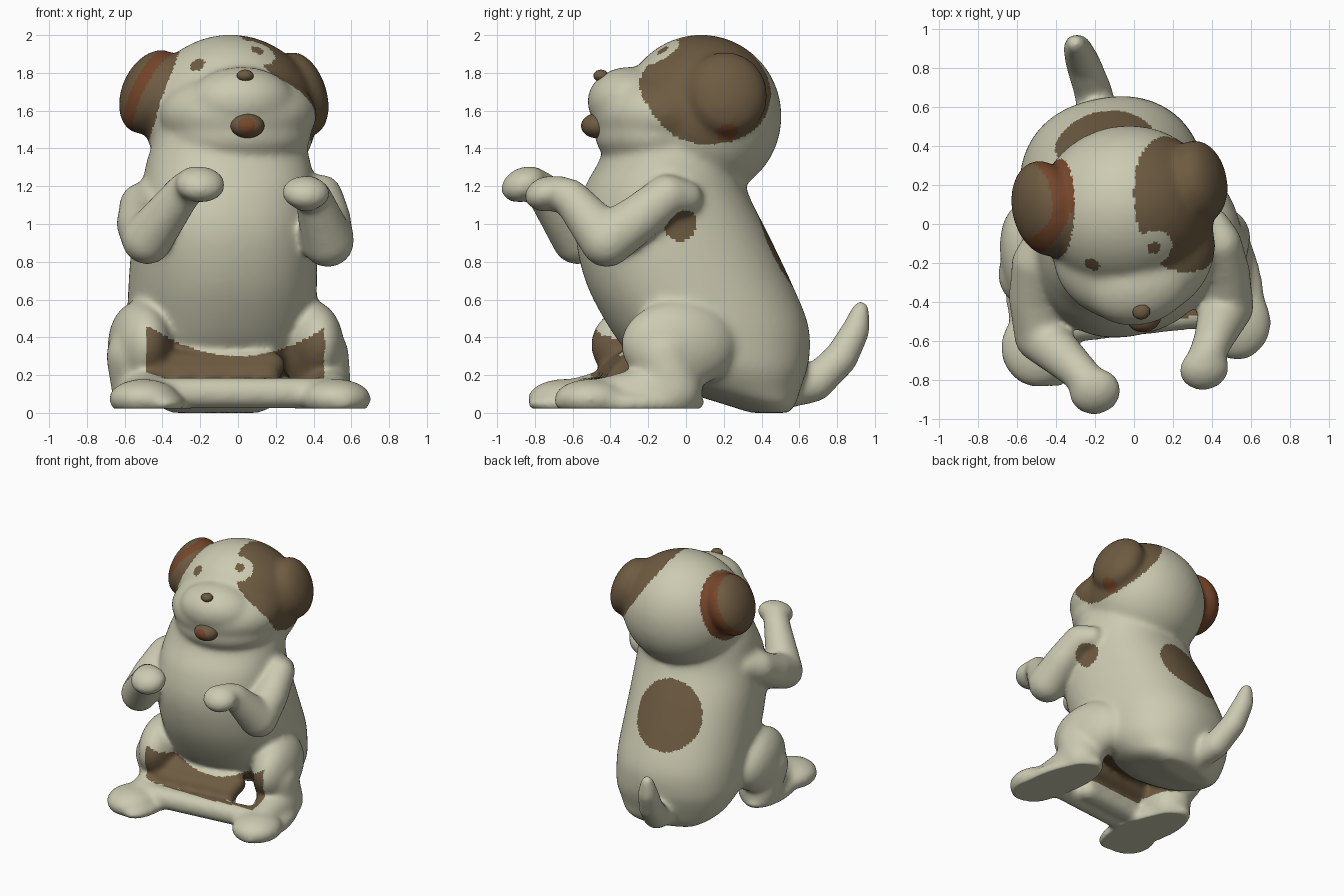
import bpy, bmesh, math
from mathutils import Vector, Matrix

cube = bpy.data.objects.get("Cube")
if cube:
    bpy.data.objects.remove(cube, do_unlink=True)


def material(name, rgb):
    m = bpy.data.materials.new(name)
    m.use_nodes = True
    m.diffuse_color = (*rgb, 1)
    bsdf = m.node_tree.nodes["Principled BSDF"]
    bsdf.inputs["Base Color"].default_value = (*rgb, 1)
    bsdf.inputs["Roughness"].default_value = 0.8
    return m


MATS = [material("cream fur", (0.60, 0.59, 0.44)),
        material("brown fur", (0.155, 0.105, 0.054)),
        material("rust", (0.18, 0.062, 0.024))]
CREAM, BROWN, RUST = range(3)
TURN = Matrix.Rotation(math.radians(12), 4, 'Z')


def tilted(degrees, axis):
    return TURN @ Matrix.Rotation(math.radians(degrees), 4, axis)


def ball(bm, centre, radii, turn=TURN):
    bmesh.ops.create_icosphere(
        bm, subdivisions=4, radius=1,
        matrix=Matrix.Translation(centre) @ turn @ Matrix.Diagonal((*radii, 1)))


def limb(bm, path, steps=8):
    """Chain of balls along (x, y, z, radius) points."""
    for a, b in zip(path, path[1:]):
        for i in range(steps + 1):
            p = Vector(a).lerp(Vector(b), i / steps)
            bmesh.ops.create_icosphere(bm, subdivisions=3, radius=p[3],
                                       matrix=Matrix.Translation(p[:3]))


def smooth_rows(rows, steps=5):
    """Catmull-Rom interpolation between rows of numbers."""
    rows = [Vector(r) for r in rows]
    pad = [rows[0]] + rows + [rows[-1]]
    out = []
    for a, b, c, d in zip(pad, pad[1:], pad[2:], pad[3:]):
        for i in range(steps):
            t = i / steps
            out.append((2 * b + (c - a) * t + (2 * a - 5 * b + 4 * c - d) * t ** 2
                        + (3 * b - a - 3 * c + d) * t ** 3) / 2)
    return out + [rows[-1]]


def loft(bm, sections, sides=48):
    """Stacked rounded sections given as (z, front, back, right, left)."""
    rings = []
    for z, y0, y1, x0, x1 in smooth_rows(sections):
        ring = []
        for i in range(sides):
            a = math.tau * i / sides
            c, s = math.cos(a), math.sin(a)
            d = Vector((math.copysign(abs(c) ** 0.88, c) * (x1 - x0) / 2,
                        math.copysign(abs(s) ** 0.88, s) * (y1 - y0) / 2, 0))
            ring.append(bm.verts.new(TURN @ d + Vector(((x0 + x1) / 2, (y0 + y1) / 2, z))))
        rings.append(ring)
    for lo, hi in zip(rings, rings[1:]):
        for i in range(sides):
            j = (i + 1) % sides
            bm.faces.new((lo[i], lo[j], hi[j], hi[i]))
    bm.faces.new(rings[0][::-1])
    bm.faces.new(rings[-1])


def finish(name, bm, rule, fuse=False):
    """Make the object, fuse overlapping pieces if asked, colour faces by rule."""
    me = bpy.data.meshes.new(name)
    bm.to_mesh(me)
    bm.free()
    ob = bpy.data.objects.new(name, me)
    bpy.context.collection.objects.link(ob)
    if fuse:
        r = ob.modifiers.new("fuse", 'REMESH')
        r.mode, r.voxel_size = 'VOXEL', 0.016
        s = ob.modifiers.new("soften", 'SMOOTH')
        s.factor, s.iterations = 0.5, 24
        dg = bpy.context.evaluated_depsgraph_get()
        ob.data = bpy.data.meshes.new_from_object(ob.evaluated_get(dg))
        ob.modifiers.clear()
        bpy.data.meshes.remove(me)
        me = ob.data
        me.name = name
        for v in me.vertices:          # flat soles, rump on the ground
            v.co.z = max(v.co.z, 0.022 if v.co.y < 0.14 else 0)
    me.materials.clear()
    for m in MATS:
        me.materials.append(m)
    for p in me.polygons:
        p.material_index = rule(p.center, p.normal)
    me.shade_smooth()
    return ob


# Colour rules
EAR_R = Vector((-0.46, 0.08, 1.70))
EAR_L = Vector((0.335, 0.22, 1.69))


def near(p, centre, r):
    return (p - Vector(centre)).length < r


def ear_rule(p):
    band = (p - EAR_R).dot(Vector((-0.85, 0.30, 0.44)))
    back = max(0, p.y - 0.05)
    if p.x < 0 and -0.03 - 0.15 * back < band < 0.05 + 0.35 * back:
        return RUST
    return RUST if near(p, (0.42, 0.22, 1.48), 0.06) else BROWN


def fur_rule(p, n):
    if p.z > 1.35:
        if near(p, (-0.22, -0.215, 1.85), 0.045) or near(p, (0.105, -0.125, 1.925), 0.036):
            return BROWN                                                 # eyes
        if near(p, (0.3, 0.12, 1.78), 0.37) and not near(p, (0.1, -0.14, 1.93), 0.11):
            return ear_rule(p)
        return ear_rule(p) if near(p, EAR_R, 0.27) else CREAM
    if near(p, (-0.16, 0.495, 0.885), 0.275) and n.y > 0.2:              # back patch
        return BROWN
    if near(p, (0.42, -0.03, 1.0), 0.09):                                # side spot
        return BROWN
    # underside of the belly, inner thighs and the web between the legs
    if -0.48 < p.x < 0.46 and -0.5 < p.y < 0.02:
        floor = 0.15 if -0.42 < p.y < -0.2 and abs(p.x) < 0.32 else 0.182
        if floor < p.z < 0.30 + 0.72 * p.x ** 2:
            return BROWN
    return CREAM


# Fused body
bm = bmesh.new()
loft(bm, [(0.0, 0.36, 0.53, -0.36, 0.12),
          (0.05, 0.20, 0.57, -0.45, 0.22),
          (0.11, 0.02, 0.59, -0.51, 0.28),
          (0.22, -0.16, 0.63, -0.56, 0.35),
          (0.32, -0.30, 0.65, -0.58, 0.38),
          (0.48, -0.42, 0.64, -0.58, 0.40),
          (0.70, -0.53, 0.55, -0.57, 0.41),
          (0.95, -0.58, 0.43, -0.55, 0.41),
          (1.17, -0.54, 0.32, -0.51, 0.40),
          (1.34, -0.45, 0.29, -0.48, 0.38),
          (1.50, -0.40, 0.28, -0.42, 0.33)])
# head, muzzle and jaw
ball(bm, (-0.04, 0.08, 1.57), (0.46, 0.425, 0.433))
ball(bm, (0.0, -0.13, 1.58), (0.42, 0.37, 0.24))
ball(bm, (0.02, -0.30, 1.65), (0.28, 0.22, 0.182))
ball(bm, (0.01, -0.17, 1.47), (0.38, 0.31, 0.19))
# ears, splayed outward at the bottom
ball(bm, EAR_R, (0.15, 0.25, 0.235), tilted(24, 'Y'))
ball(bm, EAR_L, (0.13, 0.215, 0.23), tilted(-18, 'Y'))
# arms with bent wrists
limb(bm, [(0.40, 0.0, 1.14, 0.09), (0.44, -0.10, 1.15, 0.115), (0.47, -0.25, 1.03, 0.128),
          (0.475, -0.42, 0.91, 0.142), (0.40, -0.61, 1.14, 0.10),
          (0.37, -0.68, 1.165, 0.095), (0.36, -0.75, 1.15, 0.09)])
limb(bm, [(-0.46, -0.08, 1.14, 0.10), (-0.51, -0.20, 1.10, 0.12), (-0.515, -0.38, 1.0, 0.13),
          (-0.48, -0.575, 0.92, 0.137), (-0.29, -0.75, 1.17, 0.10),
          (-0.23, -0.82, 1.215, 0.095)])
# drooping paws
ball(bm, (0.36, -0.745, 1.165), (0.13, 0.115, 0.085), tilted(25, 'X'))
ball(bm, (-0.20, -0.86, 1.21), (0.135, 0.125, 0.09), tilted(25, 'X'))
# thighs
ball(bm, (0.39, -0.04, 0.36), (0.16, 0.31, 0.235))
ball(bm, (-0.52, -0.20, 0.36), (0.16, 0.31, 0.235))
# shins, feet, toes and broad soles
for x, y, out in ((0.42, 0.0, 0.10), (-0.53, -0.14, 0.03)):
    limb(bm, [(x, y - 0.12, 0.30, 0.17), (x + 0.02, y - 0.07, 0.12, 0.16),
              (x + 0.05, y - 0.28, 0.10, 0.13), (x + out, y - 0.50, 0.08, 0.09)])
    ball(bm, (x + out, y - 0.50, 0.075), (0.185, 0.20, 0.105))
    ball(bm, (x + 0.06, y - 0.30, 0.05), (0.18, 0.41, 0.085))
# bridge between the feet, its rear ledge and the web up to the belly
limb(bm, [(-0.45, -0.54, 0.105, 0.085), (0.45, -0.44, 0.105, 0.085)], steps=40)
limb(bm, [(-0.42, -0.42, 0.105, 0.08), (0.14, -0.36, 0.105, 0.08)], steps=30)
limb(bm, [(-0.42, -0.40, 0.20, 0.07), (0.16, -0.34, 0.20, 0.07)], steps=30)
limb(bm, [(-0.40, -0.34, 0.25, 0.075), (0.18, -0.28, 0.25, 0.075)], steps=30)
# tail
limb(bm, [(-0.17, 0.48, 0.12, 0.11), (-0.21, 0.68, 0.155, 0.10), (-0.26, 0.82, 0.29, 0.092),
          (-0.29, 0.90, 0.44, 0.077), (-0.30, 0.925, 0.545, 0.05)])
finish("body", bm, fur_rule, fuse=True)

# Nose button
bm = bmesh.new()
ball(bm, (0.038, -0.45, 1.785), (0.045, 0.04, 0.032))
finish("nose", bm, lambda p, n: BROWN)

# Mouth with a rust centre
bm = bmesh.new()
ball(bm, (0.05, -0.475, 1.52), (0.09, 0.08, 0.065))
finish("mouth", bm, lambda p, n: RUST if math.hypot(p.x - 0.045, p.z - 1.52) < 0.045 else BROWN)
